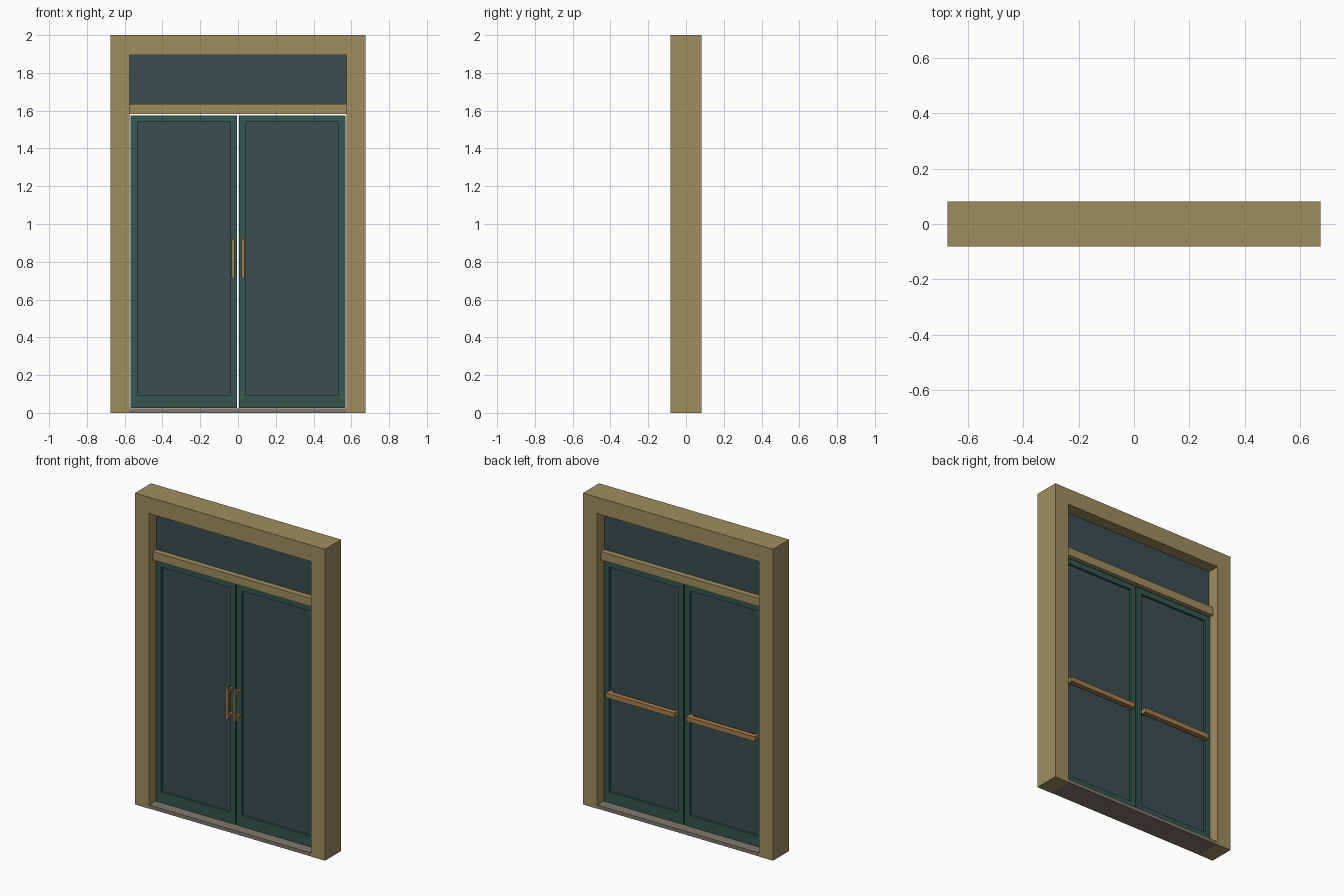
import bpy
import bmesh

cube = bpy.data.objects.get("Cube")
if cube:
    bpy.data.objects.remove(cube, do_unlink=True)


def material(name, rgb):
    m = bpy.data.materials.new(name)
    m.use_nodes = True
    m.diffuse_color = (*rgb, 1)
    m.node_tree.nodes["Principled BSDF"].inputs["Base Color"].default_value = (*rgb, 1)
    return m


tan = material("tan frame", (0.352, 0.270, 0.117))
green = material("dark green", (0.034, 0.098, 0.076))
glass = material("tinted glass", (0.045, 0.076, 0.078))
stone = material("grey sill", (0.216, 0.188, 0.150))
bronze = material("bronze", (0.376, 0.215, 0.075))


def finish(name, bm, mat):
    bmesh.ops.recalc_face_normals(bm, faces=bm.faces)
    me = bpy.data.meshes.new(name)
    bm.to_mesh(me)
    bm.free()
    me.materials.append(mat)
    ob = bpy.data.objects.new(name, me)
    bpy.context.collection.objects.link(ob)
    return ob


def add_box(bm, xs, ys, zs):
    verts = bmesh.ops.create_cube(bm, size=1)["verts"]
    for v in verts:
        for i, (a, b) in enumerate((xs, ys, zs)):
            v.co[i] = b if v.co[i] > 0 else a


def boxes(name, mat, *parts):
    bm = bmesh.new()
    for part in parts:
        add_box(bm, *part)
    return finish(name, bm, mat)


# Outer surround: an arch-shaped outline, extruded through the wall depth
W, IN, H, TOP, D = 0.675, 0.575, 2.0, 1.895, 0.082
bm = bmesh.new()
outline = [(-W, 0), (-W, H), (W, H), (W, 0), (IN, 0), (IN, TOP), (-IN, TOP), (-IN, 0)]
face = bm.faces.new([bm.verts.new((x, -D, z)) for x, z in outline])
ext = bmesh.ops.extrude_face_region(bm, geom=[face])["geom"]
bmesh.ops.translate(bm, vec=(0, 2 * D, 0),
                    verts=[g for g in ext if isinstance(g, bmesh.types.BMVert)])
finish("door_surround", bm, tan)

# Fixed parts in the opening
boxes("threshold", stone, ((-IN, IN), (-0.08, 0.08), (0, 0.022)))
boxes("transom_bar", tan, ((-IN, IN), (-0.041, 0.041), (1.582, 1.635)))
boxes("transom_glass", glass, ((-IN, IN), (-0.005, 0.005), (1.635, TOP)))


# Door leaf: raised rim around a hole, built by insetting both sides
def door_rim(name, x0, x1, z0, z1, rim, lower_rim, half):
    ix0, ix1, iz0, iz1 = x0 + rim, x1 - rim, z0 + lower_rim, z1 - rim
    bm = bmesh.new()
    loops = []
    for y in (-half, half):
        for a, b, c, d in ((x0, x1, z0, z1), (ix0, ix1, iz0, iz1)):
            loops.append([bm.verts.new((x, y, z))
                          for x, z in ((a, c), (b, c), (b, d), (a, d))])
    front_out, front_in, back_out, back_in = loops
    for p, q in ((front_out, front_in), (back_out, back_in),
                 (front_out, back_out), (front_in, back_in)):
        for i in range(4):
            j = (i + 1) % 4
            bm.faces.new((p[i], p[j], q[j], q[i]))
    finish(name, bm, green)
    return (ix0, ix1), (iz0, iz1)


for side, s in (("left", 1), ("right", -1)):
    def span(a, b):
        return tuple(sorted((s * a, s * b)))

    x0, x1 = span(0.005, 0.568)
    px, pz = door_rim(side + "_door", x0, x1, 0.026, 1.575, 0.036, 0.07, 0.02)
    boxes(side + "_door_glass", glass, (px, (-0.006, 0.006), pz))

    # Front pull handle with two standoffs
    hx = span(0.018, 0.034)
    boxes(side + "_pull_handle", bronze,
          (hx, (-0.078, -0.062), (0.715, 0.92)),
          (hx, (-0.064, -0.018), (0.73, 0.746)),
          (hx, (-0.064, -0.018), (0.889, 0.905)))

    # Rear push bar with end mounts
    boxes(side + "_push_bar", bronze,
          (span(0.04, 0.53), (0.026, 0.058), (0.717, 0.747)),
          (span(0.04, 0.06), (0.005, 0.03), (0.72, 0.744)),
          (span(0.51, 0.53), (0.005, 0.03), (0.72, 0.744)))
